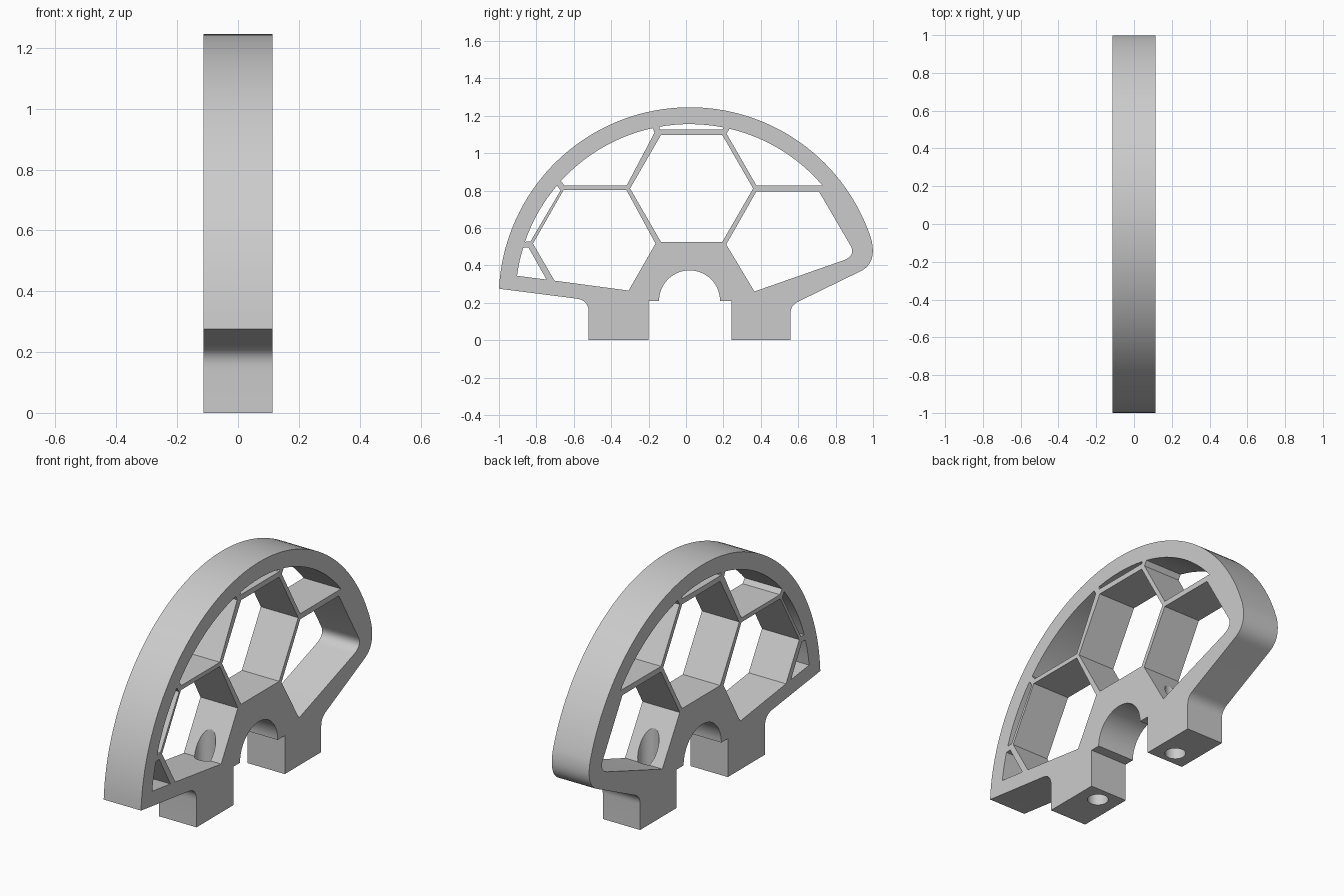
import bpy, bmesh, math
from mathutils import Vector

cube = bpy.data.objects.get("Cube")
if cube:
    bpy.data.objects.remove(cube, do_unlink=True)

HALF = 0.113                 # half thickness across x
CY, CZ = 0.02, 0.224         # centre of the big rim
R_OUT, R_IN = 1.021, 0.931

grey = bpy.data.materials.new("plain grey")
grey.use_nodes = True
colour = (0.6, 0.6, 0.6, 1)
grey.diffuse_color = colour
grey.node_tree.nodes["Principled BSDF"].inputs["Base Color"].default_value = colour


def arc(cy, cz, r, a0, a1, n):
    angles = [a0 + (a1 - a0) * i / n for i in range(n + 1)]
    return [(cy + r * math.cos(a), cz + r * math.sin(a)) for a in angles]


def rim(p, q, r=R_IN):
    """Arc of the big rim circle between the directions of two points."""
    a, b = (math.atan2(z - CZ, y - CY) for y, z in (p, q))
    return arc(CY, CZ, r, a, b, max(4, int(abs(b - a) * 24)))


def bend(p, c, q, n=8):
    """Rounded corner from p to q, pulled toward c."""
    p, c, q = Vector(p), Vector(c), Vector(q)
    ts = [i / n for i in range(n + 1)]
    return [tuple(p * (1 - t) ** 2 + c * 2 * t * (1 - t) + q * t * t) for t in ts]


# Outer outline: rim, feet, shaft saddle, rounded tip
outline = rim((0.988, 0.55), (-1.0, 0.275), R_OUT)
outline += bend((-0.585, 0.222), (-0.52, 0.214), (-0.52, 0.147))
outline += [(-0.52, 0), (-0.2, 0), (-0.2, 0.21)]
outline += arc(0.019, 0.21, 0.163, math.pi, 0, 28)
outline += [(0.243, 0.21), (0.243, 0), (0.558, 0)]
outline += bend((0.558, 0.14), (0.558, 0.186), (0.60, 0.206))
outline += bend((0.928, 0.366), (1.027, 0.41), (0.988, 0.55), 12)[:-1]

# Honeycomb openings
centre_cell = arc(0.03, 0.811, 0.329, 0, math.tau * 5 / 6, 5)
left_cell = [(-0.163, 0.516), (-0.318, 0.802), (-0.655, 0.802),
             (-0.818, 0.516), (-0.703, 0.318), (-0.307, 0.265)]
right_cell = [(0.215, 0.512), (0.377, 0.796), (0.71, 0.796)]
right_cell += bend((0.88, 0.505), (0.91, 0.45), (0.837, 0.425)) + [(0.366, 0.26)]
upper_left = [(-0.65, 0.826), (-0.318, 0.826), (-0.168, 1.11)]
upper_left += rim((-0.179, 1.136), (-0.671, 0.853))
upper_right = [(0.377, 0.826), (0.217, 1.104)] + rim((0.233, 1.131), (0.727, 0.826))
top_slit = [(-0.142, 1.126), (0.195, 1.126)] + rim((0.2, 1.14), (-0.142, 1.142))
side_slit = [(-0.832, 0.527), (-0.671, 0.80)] + rim((-0.687, 0.826), (-0.864, 0.527))
corner_cell = [(-0.746, 0.324), (-0.842, 0.495)] + rim((-0.875, 0.495), (-0.912, 0.345))

# Fill the outline with its openings and extrude across x
bm = bmesh.new()
for loop in (outline, centre_cell, left_cell, right_cell, upper_left,
             upper_right, top_slit, side_slit, corner_cell):
    vs = [bm.verts.new((-HALF, y, z)) for y, z in loop]
    for a, b in zip(vs, vs[1:] + vs[:1]):
        bm.edges.new((a, b))
bmesh.ops.triangle_fill(bm, use_beauty=True, use_dissolve=False, edges=bm.edges[:])
side = bmesh.ops.extrude_face_region(bm, geom=bm.faces[:])
moved = [g for g in side["geom"] if isinstance(g, bmesh.types.BMVert)]
bmesh.ops.translate(bm, verts=moved, vec=(2 * HALF, 0, 0))
bmesh.ops.recalc_face_normals(bm, faces=bm.faces[:])
mesh = bpy.data.meshes.new("honeycomb_bracket")
bm.to_mesh(mesh)
bm.free()
mesh.materials.append(grey)
bracket = bpy.data.objects.new("honeycomb_bracket", mesh)
bpy.context.collection.objects.link(bracket)

# Vertical bolt holes through both feet
for y in (CY - 0.305, CY + 0.305):
    bpy.ops.mesh.primitive_cylinder_add(vertices=32, radius=0.053, depth=0.6,
                                        location=(0, y, 0.2))
    cutter = bpy.context.object
    cutter.name = "bolt_hole_cutter"
    cutter.hide_render = True
    cutter.data.materials.append(grey)
    bpy.ops.object.select_all(action='DESELECT')
    bpy.context.view_layer.objects.active = bracket
    bracket.select_set(True)
    mod = bracket.modifiers.new("bolt_hole", 'BOOLEAN')
    mod.operation = 'DIFFERENCE'
    mod.solver = 'EXACT'
    mod.object = cutter
    bpy.ops.object.modifier_apply(modifier=mod.name)
    bpy.data.objects.remove(cutter, do_unlink=True)

bpy.ops.object.shade_smooth_by_angle(angle=math.radians(25))
